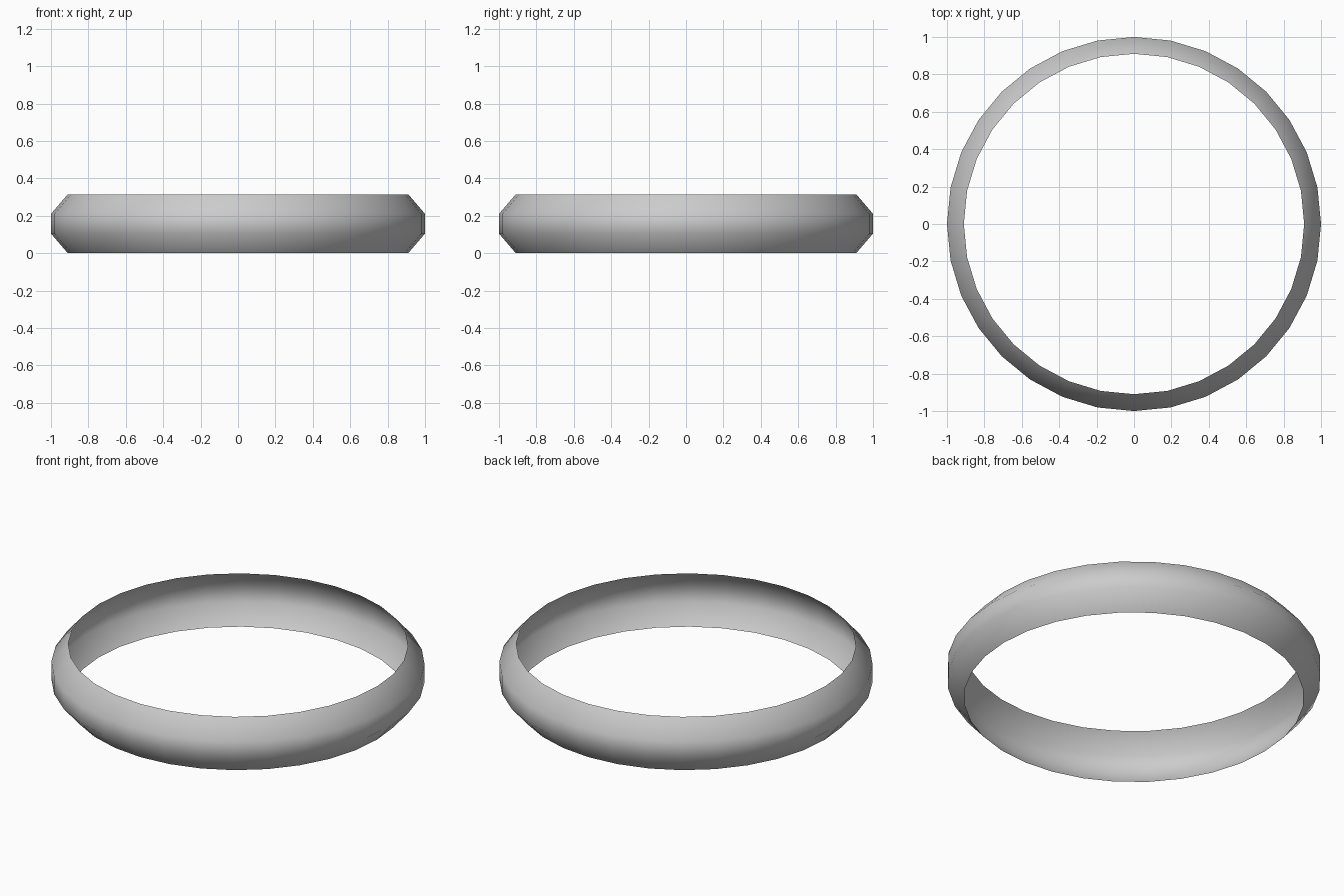
import bpy, bmesh
from math import cos, sin, tau

if "Cube" in bpy.data.objects:
    bpy.data.objects.remove(bpy.data.objects["Cube"])

SIDES = 32
# Band cross-section: (radius, height), a thin bulging sheet
PROFILE = [(0.91, 0.0), (1.0, 0.105), (1.0, 0.21), (0.91, 0.315)]

# Revolve the profile into an open ring band
bm = bmesh.new()
rings = [[bm.verts.new((r * cos(tau * i / SIDES), r * sin(tau * i / SIDES), z))
          for i in range(SIDES)] for r, z in PROFILE]
for low, high in zip(rings, rings[1:]):
    for i in range(SIDES):
        j = (i + 1) % SIDES
        face = bm.faces.new((low[i], low[j], high[j], high[i]))
        face.smooth = True

mesh = bpy.data.meshes.new("ring_band")
bm.to_mesh(mesh)
bm.free()
ring = bpy.data.objects.new("ring_band", mesh)
bpy.context.collection.objects.link(ring)
